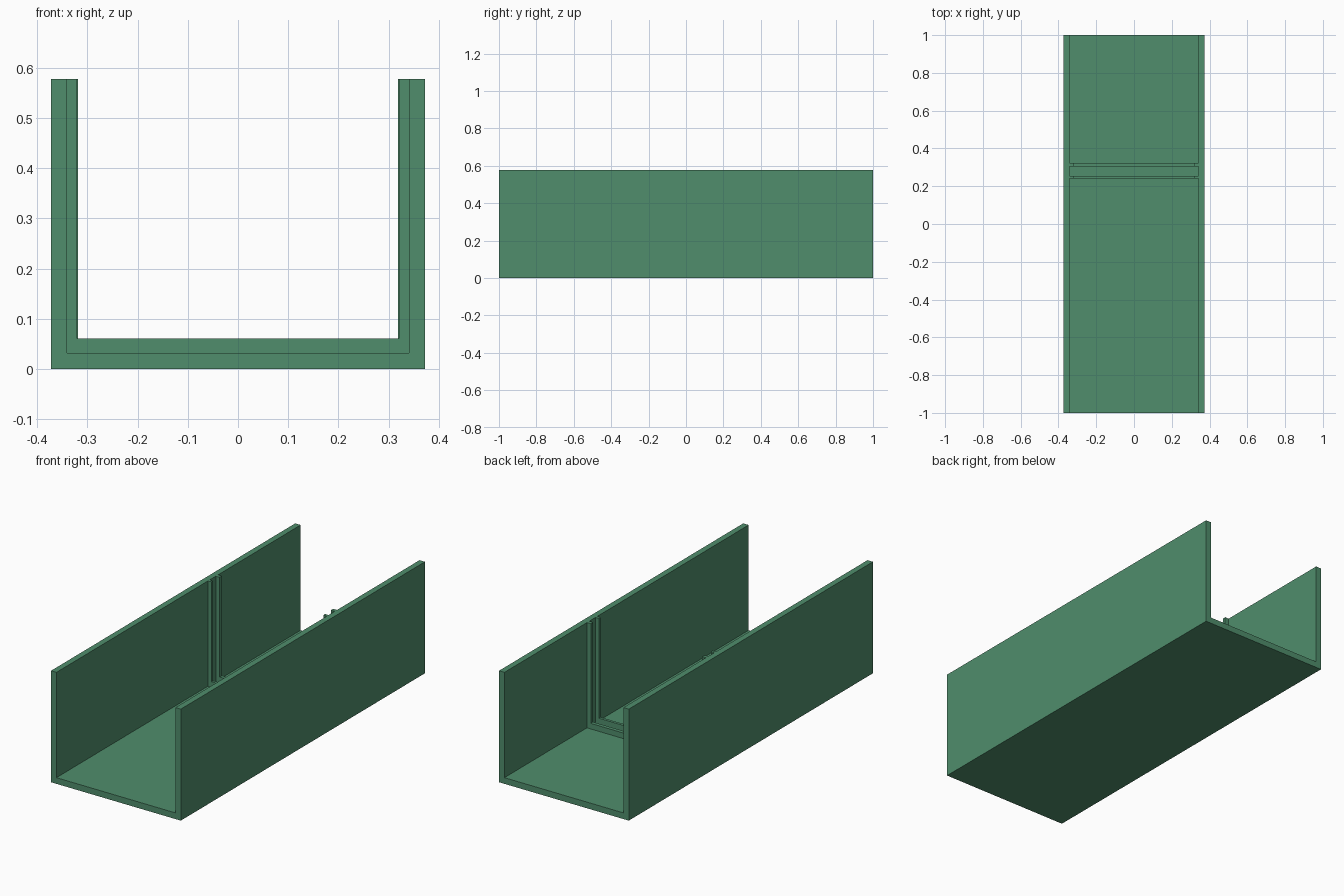
import bpy, bmesh

if "Cube" in bpy.data.objects:
    bpy.data.objects.remove(bpy.data.objects["Cube"])

mat = bpy.data.materials.new("green")
mat.diffuse_color = (0.08, 0.27, 0.15, 1)
mat.use_nodes = True
mat.node_tree.nodes["Principled BSDF"].inputs["Base Color"].default_value = mat.diffuse_color

def u_channel(name, outer, inner, bottom, floor, top, y0, y1):
    """Extrude a U-shaped cross-section along y."""
    profile = [(-outer, bottom), (outer, bottom), (outer, top), (inner, top),
               (inner, floor), (-inner, floor), (-inner, top), (-outer, top)]
    bm = bmesh.new()
    face = bm.faces.new([bm.verts.new((x, y0, z)) for x, z in profile])
    ext = bmesh.ops.extrude_face_region(bm, geom=[face])
    moved = [v for v in ext["geom"] if isinstance(v, bmesh.types.BMVert)]
    bmesh.ops.translate(bm, verts=moved, vec=(0, y1 - y0, 0))
    bmesh.ops.recalc_face_normals(bm, faces=bm.faces)
    mesh = bpy.data.meshes.new(name)
    bm.to_mesh(mesh)
    bm.free()
    mesh.materials.append(mat)
    obj = bpy.data.objects.new(name, mesh)
    bpy.context.collection.objects.link(obj)
    return obj

# Open trough: floor and two walls
u_channel("trough", 0.372, 0.341, 0.0, 0.032, 0.578, -1, 1)

# Two ribs around the inside, leaving a slot for a gate panel
u_channel("front_slot_rib", 0.341, 0.321, 0.032, 0.061, 0.578, 0.241, 0.255)
u_channel("back_slot_rib", 0.341, 0.319, 0.032, 0.061, 0.578, 0.305, 0.324)
